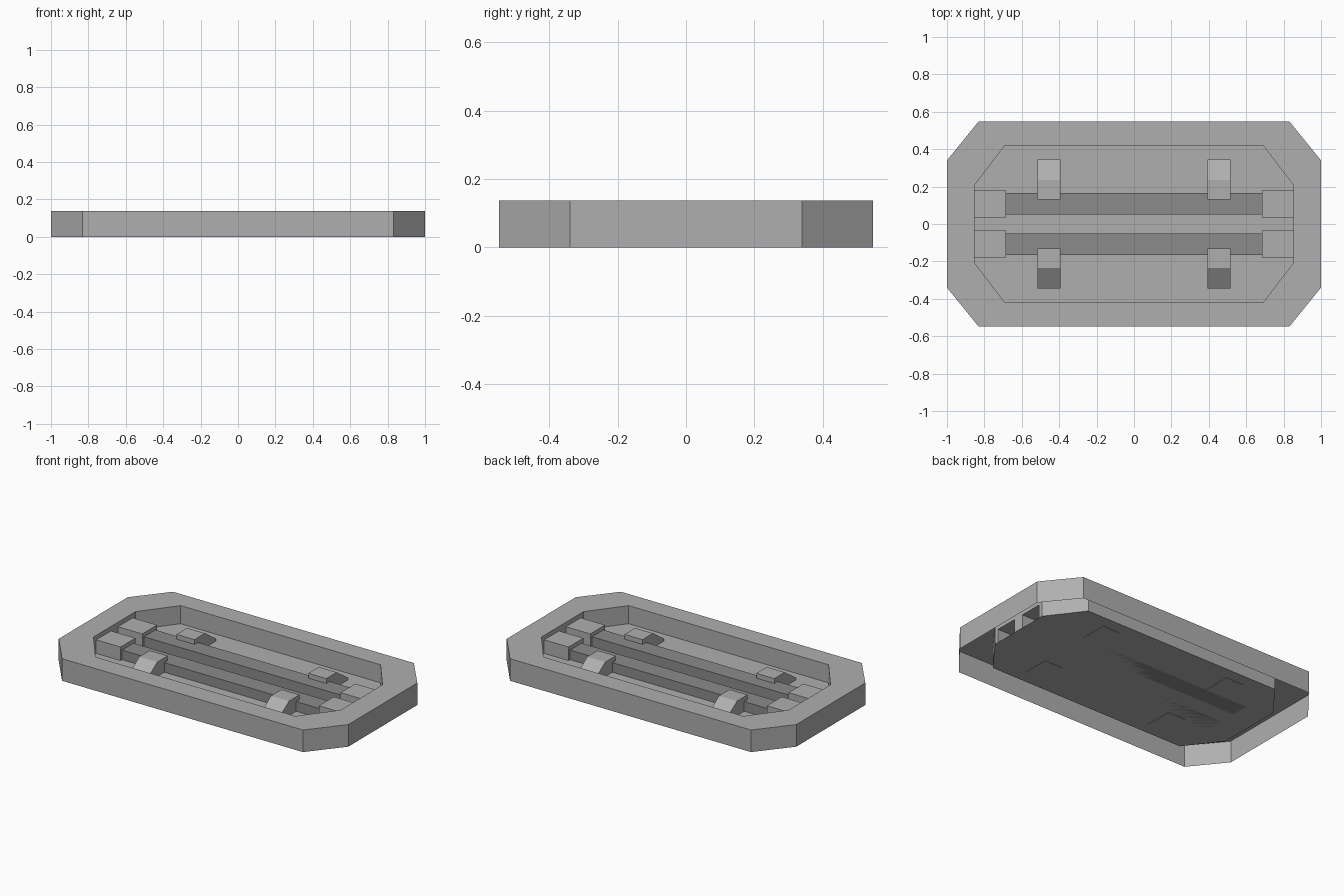
import bpy, bmesh

if "Cube" in bpy.data.objects:
    bpy.data.objects.remove(bpy.data.objects["Cube"])

H = 0.138       # frame height
FLOOR = 0.025   # recessed plate level
CAP_TOP = 0.11


def material(name, v):
    m = bpy.data.materials.new(name)
    m.diffuse_color = (v, v, v, 1)
    m.use_nodes = True
    m.node_tree.nodes["Principled BSDF"].inputs["Base Color"].default_value = m.diffuse_color
    return m


grey = material("grey", 0.43)
dark_grey = material("dark_grey", 0.26)


def finish(name, bm, mat=grey):
    bmesh.ops.remove_doubles(bm, verts=bm.verts, dist=1e-5)
    bmesh.ops.recalc_face_normals(bm, faces=bm.faces)
    me = bpy.data.meshes.new(name)
    bm.to_mesh(me)
    bm.free()
    me.materials.append(mat)
    ob = bpy.data.objects.new(name, me)
    bpy.context.collection.objects.link(ob)
    return ob


def face(bm, pts):
    return bm.faces.new([bm.verts.new(p) for p in pts])


def octagon(x, y, cx, cy):
    return [(cx, -y), (x, -cy), (x, cy), (cx, y), (-cx, y), (-x, cy), (-x, -cy), (-cx, -y)]


def box(bm, x0, x1, y0, y1, z0, z1):
    vs = [bm.verts.new((x, y, z)) for x in (x0, x1) for y in (y0, y1) for z in (z0, z1)]
    quads = [(0, 1, 3, 2), (4, 6, 7, 5), (0, 4, 5, 1), (2, 3, 7, 6), (0, 2, 6, 4), (1, 5, 7, 3)]
    return [bm.faces.new([vs[i] for i in q]) for q in quads]


outer = octagon(1.0, 0.547, 0.832, 0.34)
inner = octagon(0.853, 0.42, 0.69, 0.207)
cap_y = (0.034, 0.18)

# Frame shell, open underneath: outer wall, top rim, inner wall
bm = bmesh.new()
for i in range(8):
    a, b = outer[i], outer[(i + 1) % 8]
    c, d = inner[i], inner[(i + 1) % 8]
    face(bm, [(*a, 0), (*b, 0), (*b, H), (*a, H)])
    face(bm, [(*a, H), (*b, H), (*d, H), (*c, H)])
    if c[0] != d[0]:
        face(bm, [(*d, FLOOR), (*c, FLOOR), (*c, H), (*d, H)])
    else:
        # short walls keep openings behind the end caps
        x, e = c[0], abs(c[1])
        face(bm, [(x, -e, CAP_TOP), (x, e, CAP_TOP), (x, e, H), (x, -e, H)])
        for y0, y1 in ((-e, -cap_y[1]), (-cap_y[0], cap_y[0]), (cap_y[1], e)):
            face(bm, [(x, y0, FLOOR), (x, y1, FLOOR), (x, y1, CAP_TOP), (x, y0, CAP_TOP)])
finish("frame", bm)

# Recessed plate
bm = bmesh.new()
face(bm, [(*p, FLOOR) for p in inner])
finish("back_plate", bm)

for sy, side in ((-1, "front"), (1, "rear")):
    # Long bar
    bm = bmesh.new()
    y0, y1 = sorted((sy * 0.052, sy * 0.165))
    box(bm, -0.69, 0.69, y0, y1, FLOOR, 0.085)
    finish(side + "_bar", bm, dark_grey)

    for sx, end in ((-1, "left"), (1, "right")):
        # End cap, hollow toward the outside
        bm = bmesh.new()
        x0, x1 = sorted((sx * 0.685, sx * 0.853))
        y0, y1 = sorted((sy * cap_y[0], sy * cap_y[1]))
        fs = box(bm, x0, x1, y0, y1, FLOOR, CAP_TOP)
        bmesh.ops.delete(bm, geom=[fs[1 if sx > 0 else 0]], context='FACES_ONLY')
        finish(f"{side}_{end}_end_cap", bm)

        # Holding clip: hooks over the bar and slopes down outward, foot just through the plate
        bm = bmesh.new()
        profile = [(0.166, FLOOR - 0.002), (0.345, FLOOR - 0.002), (0.345, 0.04), (0.235, 0.115),
                   (0.132, 0.115), (0.132, 0.085), (0.166, 0.085)]
        f = face(bm, [(sx * 0.455 - 0.062, sy * y, z) for y, z in profile])
        ext = bmesh.ops.extrude_face_region(bm, geom=[f], use_keep_orig=True)
        bmesh.ops.translate(bm, vec=(0.124, 0, 0),
                            verts=[g for g in ext["geom"] if isinstance(g, bmesh.types.BMVert)])
        finish(f"{side}_{end}_clip", bm)
